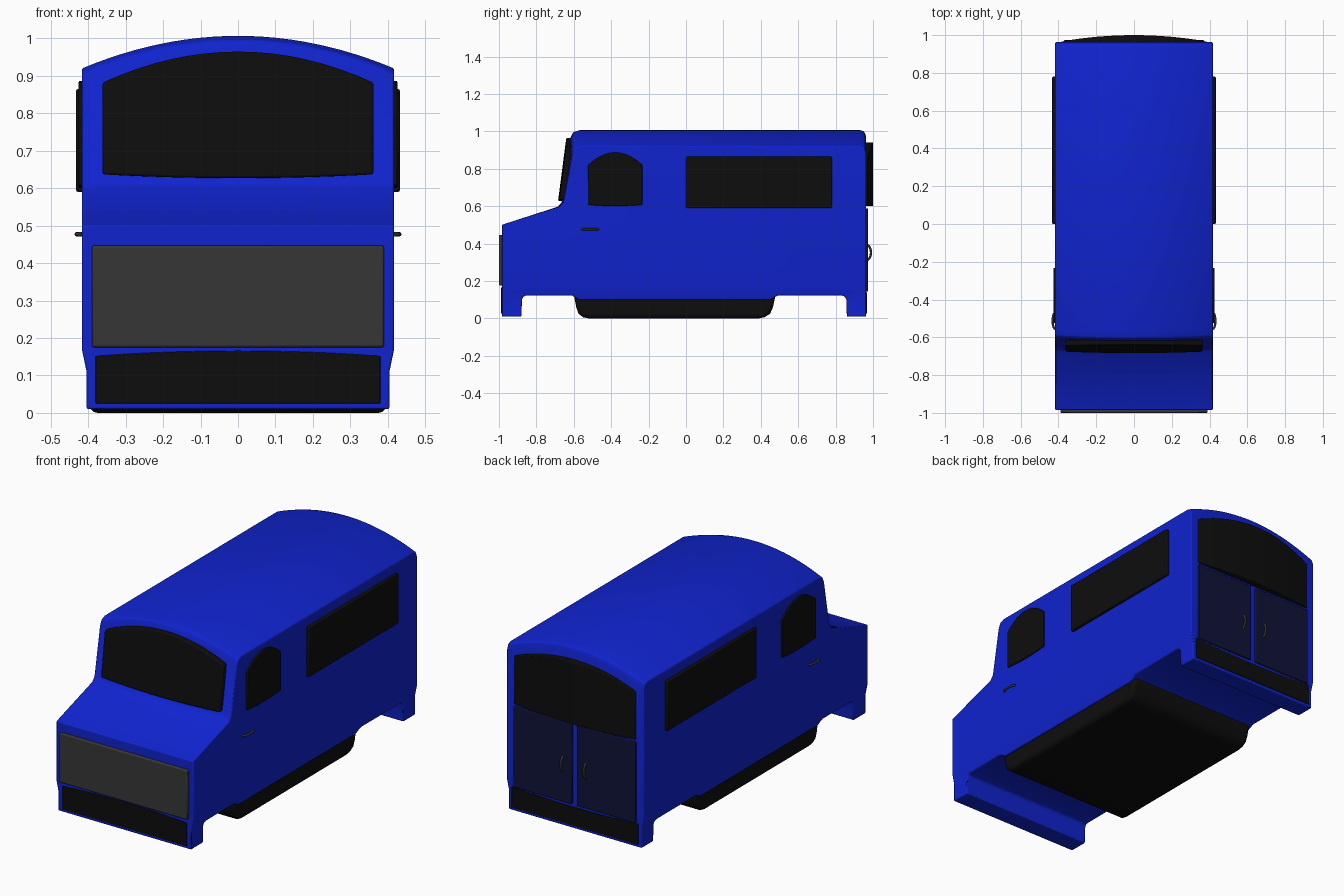
import bpy, bmesh, math

if "Cube" in bpy.data.objects:
    bpy.data.objects.remove(bpy.data.objects["Cube"])


def material(name, r, g, b):
    m = bpy.data.materials.new(name)
    m.diffuse_color = (r, g, b, 1)
    m.use_nodes = True
    m.node_tree.nodes["Principled BSDF"].inputs["Base Color"].default_value = m.diffuse_color
    return m


BLUE = material("blue_paint", 0.005, 0.017, 0.62)
BLACK = material("black_glass", 0.004, 0.004, 0.004)
GREY = material("dark_grey", 0.037, 0.037, 0.037)
NAVY = material("navy_door", 0.005, 0.006, 0.04)
HW = 0.417  # half width of the body


def finish(name, bm, mat, bevel=0.006, mirror=False, segments=2):
    bmesh.ops.recalc_face_normals(bm, faces=bm.faces)
    me = bpy.data.meshes.new(name)
    bm.to_mesh(me)
    bm.free()
    ob = bpy.data.objects.new(name, me)
    bpy.context.collection.objects.link(ob)
    me.materials.append(mat)
    bpy.ops.object.select_all(action='DESELECT')
    ob.select_set(True)
    bpy.context.view_layer.objects.active = ob
    bpy.ops.object.shade_smooth_by_angle(angle=math.radians(35))
    mod = ob.modifiers.new("bevel", 'BEVEL')
    mod.width, mod.segments, mod.limit_method = bevel, segments, 'ANGLE'
    mod.angle_limit = math.radians(40)
    if mirror:
        ob.modifiers.new("mirror", 'MIRROR')
    return ob


def loft(rings):
    """Closed solid through a row of equal rings of points."""
    bm = bmesh.new()
    rows = [[bm.verts.new(p) for p in ring] for ring in rings]
    n = len(rows[0])
    for a, b in zip(rows, rows[1:]):
        for i in range(n):
            bm.faces.new((a[i], a[(i + 1) % n], b[(i + 1) % n], b[i]))
    bm.faces.new(rows[0])
    bm.faces.new(rows[-1])
    return bm


def panel(name, place, u0, u1, lo, hi, depth, mat, n=16, **kw):
    """Slab between curves lo(t) and hi(t), t from -1 to 1, standing off a wall by depth(t)."""
    rings = []
    for i in range(n + 1):
        t = 2 * i / n - 1
        u = u0 + (u1 - u0) * i / n
        rings.append([place(u, lo(t), -0.01), place(u, hi(t), -0.01),
                      place(u, hi(t), depth(t)), place(u, lo(t), depth(t))])
    return finish(name, loft(rings), mat, **kw)


def const(c):
    return lambda t: c


def arch(edge, mid):
    return lambda t: mid + (edge - mid) * t * t


def front(u, v, d):
    return (u, -0.985 - d, v)


def rear(u, v, d):
    return (u, 0.963 + d, v)


def side(u, v, d):
    return (HW + d, u, v)


def screen(u, v, d):
    return (u, -0.655 + (v - 0.62) * 0.13 - 0.008 * (1 - (u / HW) ** 2) - d, v)


# body: side profile lofted across the width, with a crowned roof
def section(x):
    k = 1 - (x / HW) ** 2
    top = 0.92 + 0.087 * k
    bow = 0.01 * k
    return [(x, y, z) for y, z in [
        (-0.985, 0.01), (-0.985, 0.5), (-0.675 - bow, 0.597), (-0.655 - bow, 0.62),
        (-0.607 - bow, top - 0.04), (-0.594 - bow, top - 0.012), (-0.565, top),
        (0.93, top), (0.953, top - 0.008), (0.963, top - 0.035), (0.963, 0.01),
        (0.86, 0.01), (0.857, 0.1), (0.85, 0.116), (0.835, 0.122),
        (0.49, 0.122), (0.45, 0.1), (-0.57, 0.1), (-0.61, 0.122),
        (-0.855, 0.122), (-0.87, 0.116), (-0.877, 0.1), (-0.88, 0.01)]]


body = loft([section(HW * (i / 12 - 1)) for i in range(25)])
for z in (0.17, 0.11):
    bmesh.ops.bisect_plane(body, geom=body.verts[:] + body.edges[:] + body.faces[:],
                           plane_co=(0, 0, z), plane_no=(0, 0, 1))
for v in body.verts:
    v.co.x *= 1 - 0.03 * min(1, max(0, (0.17 - v.co.z) / 0.06))
finish("body", body, BLUE, bevel=0.005)

# underfloor pan
pan = [(-0.6, 0.13), (0.48, 0.13), (0.465, 0.06), (0.45, 0.025), (0.42, 0.006),
       (0.39, 0), (-0.52, 0), (-0.55, 0.006), (-0.575, 0.025), (-0.587, 0.06)]
finish("underfloor_pan", loft([[(x, y, z) for y, z in pan] for x in (-0.395, 0.395)]),
       BLACK, bevel=0.02, segments=3)

# glass
panel("windscreen", screen, -0.362, 0.362, arch(0.637, 0.627), arch(0.882, 0.965),
      const(0.022), BLACK)
panel("rear_window", rear, -0.37, 0.37, const(0.6), arch(0.865, 0.94),
      arch(0.006, 0.037), BLACK, bevel=0.004)
panel("side_window", side, 0.0, 0.78, const(0.59), const(0.865), const(0.016),
      BLACK, n=1, mirror=True)
panel("cab_window", side, -0.525, -0.232, arch(0.608, 0.6), arch(0.818, 0.887),
      const(0.009), BLACK, mirror=True, bevel=0.004)

# front grille, bumpers and rear doors
panel("grille", front, -0.39, 0.39, const(0.175), const(0.447), const(0.015), GREY, n=1)
panel("front_bumper", front, -0.38, 0.38, const(0.025), arch(0.152, 0.166),
      const(0.004), BLACK, bevel=0.002)
panel("rear_bumper", rear, -0.385, 0.385, const(0.025), arch(0.14, 0.128),
      const(0.004), BLACK, bevel=0.002)
panel("rear_door", rear, 0.015, 0.372, const(0.143), const(0.588), const(0.01),
      NAVY, n=1, mirror=True, bevel=0.004)


# bowed door handles, swept along an arc
def handle(name, place, a, b, height):
    cu = bpy.data.curves.new(name, 'CURVE')
    cu.dimensions = '3D'
    cu.bevel_depth, cu.bevel_resolution, cu.use_fill_caps = 0.006, 2, True
    sp = cu.splines.new('POLY')
    sp.points.add(10)
    for i, p in enumerate(sp.points):
        s = i / 10
        u, v = [a[k] + (b[k] - a[k]) * (1 - math.cos(math.pi * s)) / 2 for k in (0, 1)]
        p.co = (*place(u, v, height * math.sin(math.pi * s)), 1)
    sp.use_smooth = True
    cu.materials.append(GREY)
    ob = bpy.data.objects.new(name, cu)
    bpy.context.collection.objects.link(ob)
    ob.modifiers.new("mirror", 'MIRROR')


handle("cab_door_handle", side, (-0.555, 0.477), (-0.47, 0.477), 0.014)
handle("rear_door_handle", rear, (0.07, 0.31), (0.07, 0.395), 0.026)
